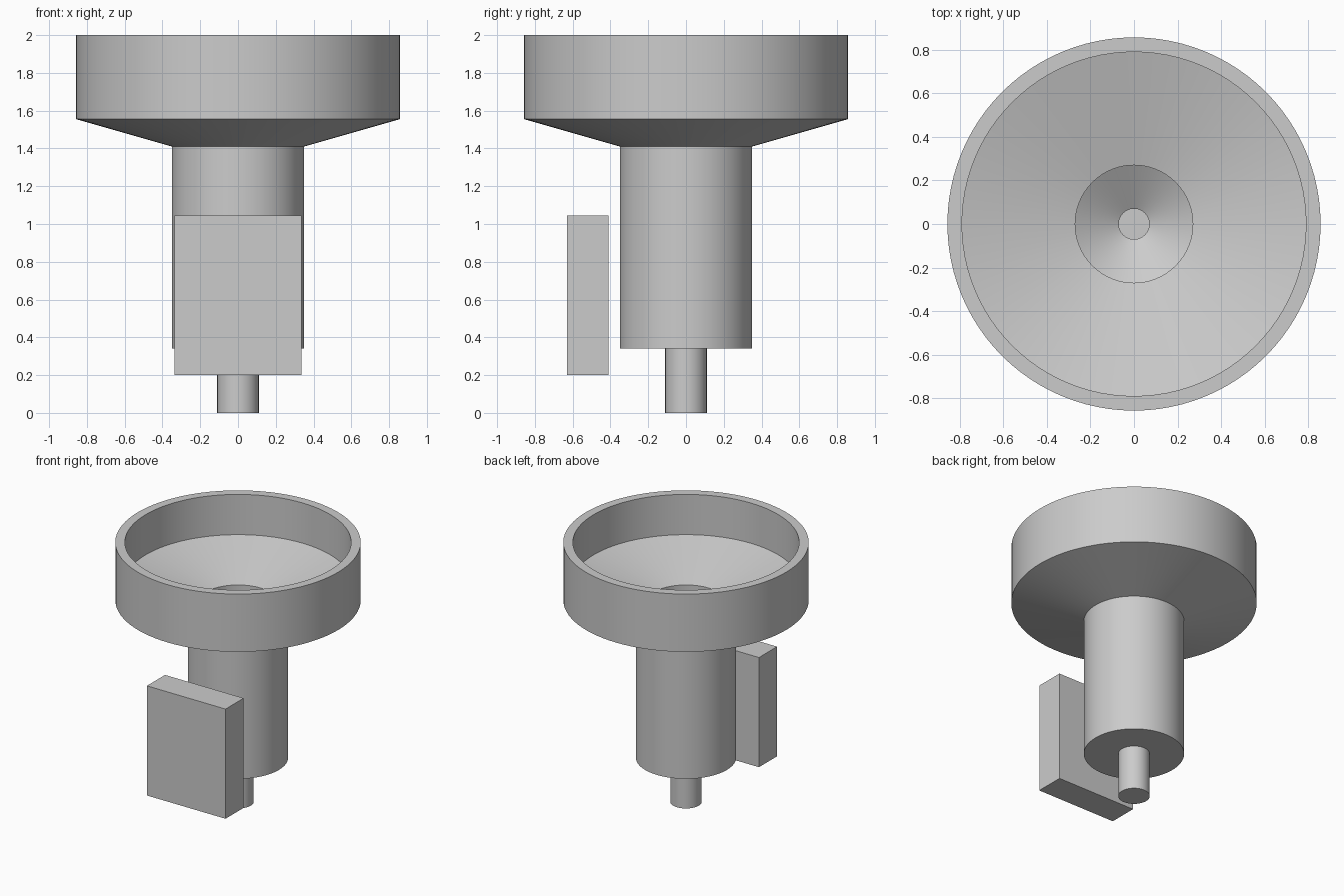
import bpy
import bmesh
import math
from mathutils import Matrix

cube = bpy.data.objects.get("Cube")
if cube:
    bpy.data.objects.remove(cube, do_unlink=True)

grey = bpy.data.materials.new("plain grey")
grey.use_nodes = True
grey.diffuse_color = (0.6, 0.6, 0.6, 1)
grey.node_tree.nodes["Principled BSDF"].inputs["Base Color"].default_value = (0.6, 0.6, 0.6, 1)


def add_object(name, bm):
    bmesh.ops.recalc_face_normals(bm, faces=bm.faces)
    mesh = bpy.data.meshes.new(name)
    bm.to_mesh(mesh)
    bm.free()
    mesh.materials.append(grey)
    obj = bpy.data.objects.new(name, mesh)
    bpy.context.collection.objects.link(obj)
    return obj


def lathe(name, profile, steps=96):
    """Spin a (radius, height) profile about the z axis."""
    bm = bmesh.new()
    verts = [bm.verts.new((r, 0, z)) for r, z in profile]
    edges = [bm.edges.new(pair) for pair in zip(verts, verts[1:])]
    bmesh.ops.spin(bm, geom=verts + edges, cent=(0, 0, 0), axis=(0, 0, 1),
                   angle=math.tau, steps=steps, use_duplicate=False)
    bmesh.ops.remove_doubles(bm, verts=bm.verts, dist=0.0005)
    obj = add_object(name, bm)
    bpy.ops.object.select_all(action="DESELECT")
    obj.select_set(True)
    bpy.context.view_layer.objects.active = obj
    bpy.ops.object.shade_smooth_by_angle(angle=math.radians(12))
    return obj


# Wide bowl, barrel and narrow outlet stem as one hollow turned body
outside = [(0, 0), (0.11, 0), (0.11, 0.34), (0.35, 0.34),
           (0.35, 1.41), (0.857, 1.555), (0.857, 2)]
inside = [(0.79, 2), (0.79, 1.69), (0.27, 1.545),
          (0.27, 0.52), (0.07, 0.4), (0.07, 0.34), (0, 0.34)]
lathe("funnel_body", outside + inside)

# Freestanding box in front of the barrel
bm = bmesh.new()
bmesh.ops.create_cube(bm, size=1, matrix=Matrix.Translation((0, -0.52, 0.622))
                      @ Matrix.Diagonal((0.67, 0.22, 0.845, 1)))
add_object("control_box", bm)
